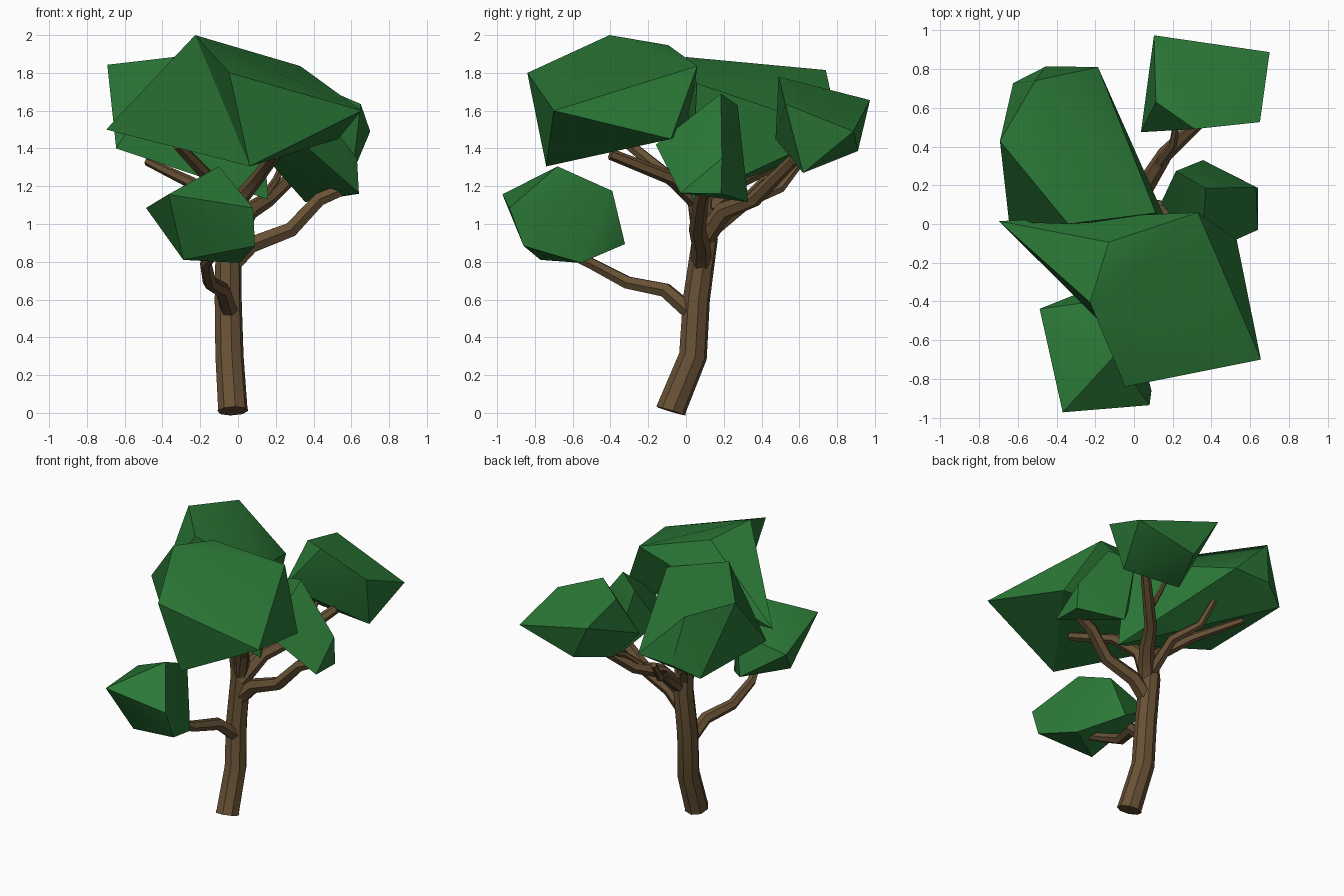
import bpy
import bmesh

cube = bpy.data.objects.get("Cube")
if cube:
    bpy.data.objects.remove(cube, do_unlink=True)


def material(name, rgb):
    m = bpy.data.materials.new(name)
    m.use_nodes = True
    m.diffuse_color = (*rgb, 1)
    m.node_tree.nodes["Principled BSDF"].inputs["Base Color"].default_value = (*rgb, 1)
    return m


BARK = material("bark brown", (0.138, 0.083, 0.036))
LEAF = material("leaf green", (0.024, 0.188, 0.038))


def place(name, mesh, mat):
    mesh.name = name
    mesh.materials.clear()
    mesh.materials.append(mat)
    ob = bpy.data.objects.new(name, mesh)
    bpy.context.collection.objects.link(ob)
    bpy.ops.object.select_all(action="DESELECT")
    ob.select_set(True)
    bpy.context.view_layer.objects.active = ob
    bpy.ops.object.shade_smooth_by_angle()


def limb(name, path, start, end, resolution=1):
    """Tapered, faceted tube along a path."""
    curve = bpy.data.curves.new(name, "CURVE")
    curve.dimensions = "3D"
    curve.bevel_depth = 1
    curve.bevel_resolution = resolution
    curve.use_fill_caps = True
    spline = curve.splines.new("POLY")
    spline.points.add(len(path) - 1)
    for i, (point, co) in enumerate(zip(spline.points, path)):
        point.co = (*co, 1)
        point.radius = start + (end - start) * i / (len(path) - 1)
    helper = bpy.data.objects.new(name + "_path", curve)
    bpy.context.collection.objects.link(helper)
    graph = bpy.context.evaluated_depsgraph_get()
    mesh = bpy.data.meshes.new_from_object(helper.evaluated_get(graph))
    bpy.data.objects.remove(helper, do_unlink=True)
    place(name, mesh, BARK)


def clump(name, corners, crease=None):
    """Angular leaf mass: the hull around a few corners, with one edge turned inward."""
    bm = bmesh.new()
    verts = [bm.verts.new(co) for co in corners]
    bmesh.ops.convex_hull(bm, input=verts)
    bmesh.ops.recalc_face_normals(bm, faces=bm.faces)
    if crease:
        edge = bm.edges.get([verts[i] for i in crease])
        if edge:
            bmesh.utils.edge_rotate(edge, True)
    loose = [v for v in bm.verts if not v.link_faces]
    bmesh.ops.delete(bm, geom=loose, context="VERTS")
    mesh = bpy.data.meshes.new(name)
    bm.to_mesh(mesh)
    bm.free()
    place(name, mesh, LEAF)


# Trunk
limb("trunk", [(-.027, -.08, .01), (-.028, -.074, .03), (-.045, .037, .3),
               (-.052, .055, .6), (-.05, .1, .92), (-.045, .085, 1.08)], .082, .066, 2)

# Branches
limb("low_front_branch", [(-.04, .04, .52), (-.08, -.11, .65), (-.15, -.31, .69),
                          (-.17, -.5, .79), (-.13, -.61, .84)], .047, .027)
limb("left_branch", [(-.04, .08, .78), (.07, .08, .89), (.28, .06, .97),
                     (.43, .08, 1.13), (.57, .1, 1.19)], .055, .035)
limb("back_right_branch", [(-.05, .08, .95), (-.09, .15, 1.1), (-.25, .29, 1.22),
                           (-.48, .53, 1.33)], .052, .022)
limb("back_branch", [(-.04, .12, .95), (-.05, .33, 1.12), (-.145, .5, 1.19),
                     (-.17, .61, 1.33)], .042, .02)
limb("back_left_branch", [(-.04, .08, .9), (.06, .2, 1.07), (.16, .36, 1.13),
                          (.38, .57, 1.34)], .058, .032)
limb("back_left_twig", [(.12, .3, 1.12), (.2, .41, 1.23), (.22, .52, 1.28),
                        (.22, .6, 1.36)], .024, .014)
limb("front_left_branch", [(-.04, .08, .95), (0, .05, 1.12), (.1, -.07, 1.24),
                           (.2, -.4, 1.37)], .052, .03)
limb("front_right_branch", [(-.05, .08, .95), (-.06, .05, 1.12), (-.15, -.08, 1.24),
                            (-.32, -.3, 1.42)], .052, .03)
limb("upper_branch", [(-.04, .09, 1.02), (-.02, .1, 1.2), (-.06, .14, 1.4)], .05, .028)

# Leaf clumps
clump("low_front_leaves", [
    (-.1, -.68, 1.305), (-.368, -.972, 1.157), (-.487, -.438, 1.085), (-.13, -.39, 1.175),
    (-.2, -.323, .894), (.08, -.935, 1.085), (.09, -.86, .884), (.01, -.556, .794),
    (-.29, -.77, .81)])
clump("front_top_leaves", [
    (-.227, -.405, 2), (-.698, .015, 1.5), (-.046, -.84, 1.8), (.33, .06, 1.836),
    (.063, -.74, 1.305), (.655, -.7, 1.6), (-.13, -.094, 1.947), (.53, -.08, 1.45)],
    crease=(1, 2))
clump("back_right_leaves", [
    (-.692, .428, 1.843), (-.34, 0, 1.884), (.113, .057, 1.744), (-.645, .01, 1.4),
    (-.51, .74, 1.815), (-.186, .81, 1.49), (-.624, .727, 1.396), (-.454, .814, 1.48),
    (.16, .03, 1.13)])
clump("left_leaves", [
    (.37, .185, 1.69), (.216, .273, 1.63), (.356, .33, 1.116), (.64, -.03, 1.164),
    (.64, .186, 1.16), (.63, .19, 1.347), (.35, -.16, 1.42), (.14, .11, 1.36)])
clump("back_left_leaves", [
    (.103, .974, 1.656), (.7, .887, 1.49), (.65, .526, 1.635), (.314, .49, 1.78),
    (.113, .629, 1.735), (.036, .474, 1.45), (.607, .62, 1.27), (.256, .91, 1.386),
    (.14, .62, 1.307)])
